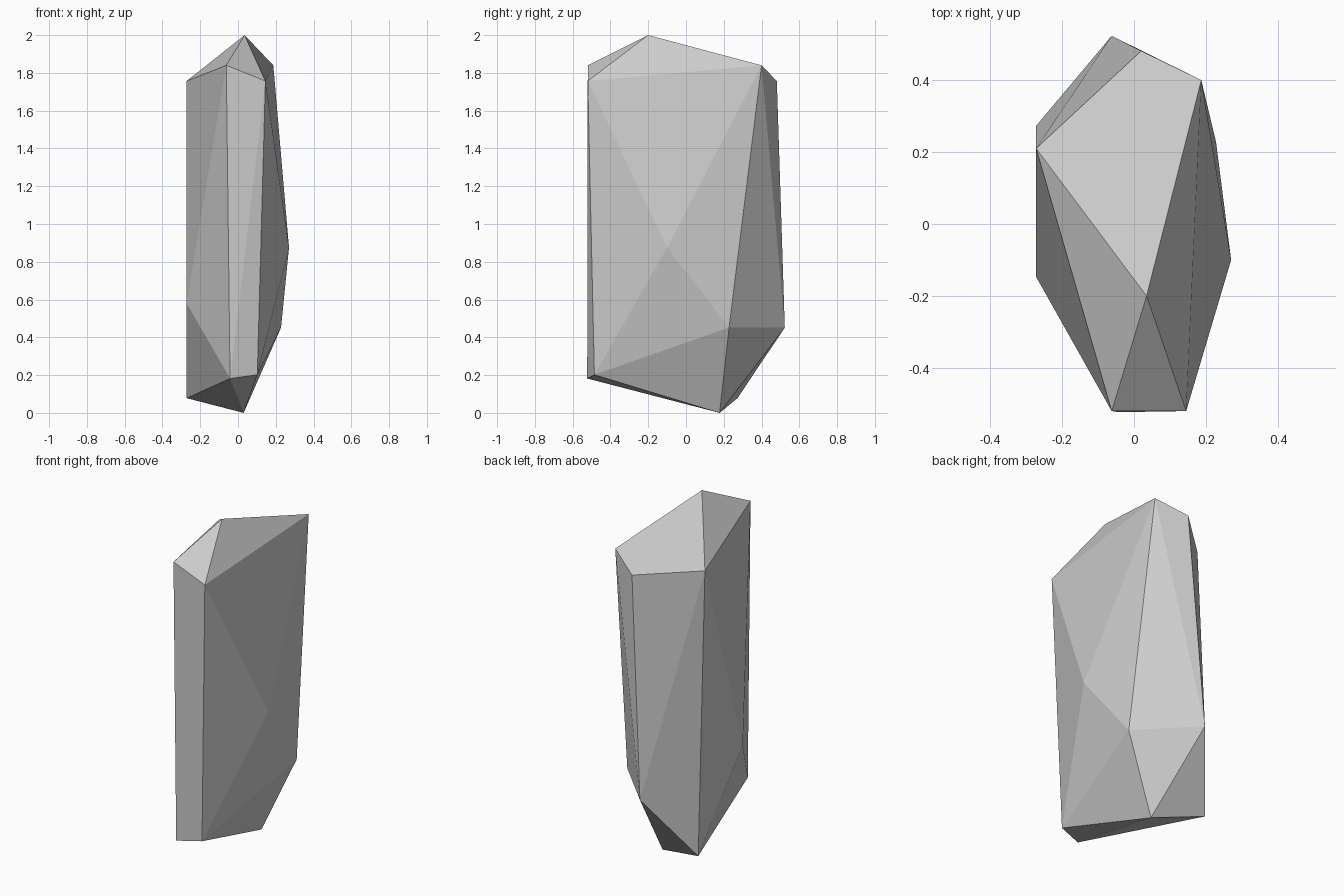
import bpy
import bmesh

# Corner points of the crystal, grouped by level
cap = [(0.035, -0.20, 2.0)]
shoulder = [(-0.062, -0.52, 1.84), (0.145, -0.52, 1.757), (0.187, 0.40, 1.84),
            (0.02, 0.481, 1.757), (-0.272, 0.21, 1.757)]
belly = [(0.27, -0.10, 0.875), (-0.272, -0.147, 0.58),
         (0.228, 0.228, 0.452), (-0.062, 0.523, 0.452)]
foot = [(0.102, -0.485, 0.202), (-0.042, -0.523, 0.182),
        (0.03, 0.178, 0.0), (-0.272, 0.273, 0.078)]

# Wrap the points in flat facets
bm = bmesh.new()
for co in cap + shoulder + belly + foot:
    bm.verts.new(co)
bmesh.ops.convex_hull(bm, input=bm.verts[:])
bmesh.ops.recalc_face_normals(bm, faces=bm.faces[:])

mesh = bpy.data.meshes.new("rock_shard")
bm.to_mesh(mesh)
bm.free()
shard = bpy.data.objects.new("rock_shard", mesh)
bpy.context.collection.objects.link(shard)
